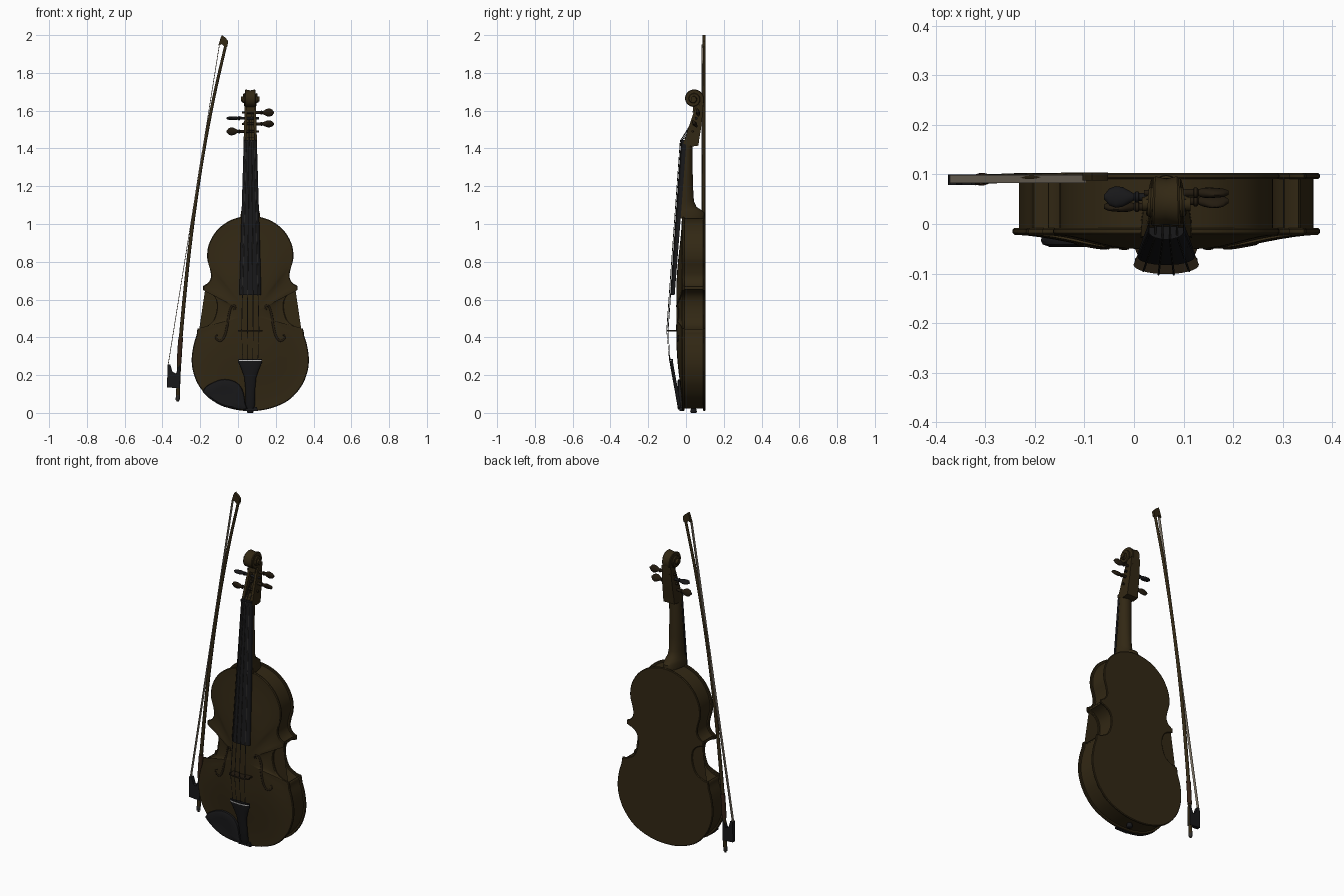
import bpy, bmesh, math
from mathutils import Vector
from mathutils.bvhtree import BVHTree

if "Cube" in bpy.data.objects:
    bpy.data.objects.remove(bpy.data.objects["Cube"])

CX = 0.065  # centre line of the violin


def material(name, rgb):
    m = bpy.data.materials.new(name)
    m.diffuse_color = (*rgb, 1)
    m.use_nodes = True
    m.node_tree.nodes["Principled BSDF"].inputs["Base Color"].default_value = m.diffuse_color
    return m


WOOD = material("varnished_wood", (0.032, 0.021, 0.007))
DARK = material("dark_wood", (0.017, 0.011, 0.005))
EBONY = material("ebony", (0.009, 0.009, 0.010))
HAIR = material("hair", (0.25, 0.21, 0.16))
STEEL = material("steel", (0.03, 0.028, 0.025))
WHITE = material("white", (0.6, 0.6, 0.58))


def loft(name, rings, mat, dx=CX, angle=35):
    """Skin a list of equal-length rings, cap both ends."""
    bm = bmesh.new()
    rows = [[bm.verts.new((p[0] + dx, p[1], p[2])) for p in r] for r in rings]
    n = len(rows[0])
    for a, b in zip(rows, rows[1:]):
        for i in range(n):
            j = (i + 1) % n
            bm.faces.new((a[i], a[j], b[j], b[i]))
    bm.faces.new(rows[0])
    bm.faces.new(rows[-1])
    bmesh.ops.recalc_face_normals(bm, faces=bm.faces)
    me = bpy.data.meshes.new(name)
    bm.to_mesh(me)
    bm.free()
    ob = bpy.data.objects.new(name, me)
    bpy.context.collection.objects.link(ob)
    me.materials.append(mat)
    bpy.ops.object.select_all(action='DESELECT')
    ob.select_set(True)
    bpy.context.view_layer.objects.active = ob
    bpy.ops.object.shade_smooth_by_angle(angle=math.radians(angle))
    return ob


def slab(name, pts, y0, y1, mat, dx=CX):
    """Extrude an (x, z) outline along y."""
    return loft(name, [[(x, y, z) for x, z in pts] for y in (y0, y1)], mat, dx)


def tube(name, pts, radii, mat, dx=CX, n=8):
    pts = [Vector(p) for p in pts]
    rings = []
    for i, p in enumerate(pts):
        t = pts[min(i + 1, len(pts) - 1)] - pts[max(i - 1, 0)]
        q = t.to_track_quat('Z', 'Y')
        r = radii[i] if isinstance(radii, list) else radii
        rings.append([p + q @ Vector((r * math.cos(k * math.tau / n), r * math.sin(k * math.tau / n), 0))
                      for k in range(n)])
    return loft(name, rings, mat, dx, 60)


def arch(z, hw, flat, edge, peak, n=14):
    """D-shaped section: flat side and a rounded side."""
    arc = [(hw * math.cos(math.pi * k / n), edge + (peak - edge) * math.sin(math.pi * k / n), z)
           for k in range(n + 1)]
    return arc + [(-hw, flat, z), (hw, flat, z)]


def spline(pts, steps=6):
    """Smooth (x, z) curve through points; mirrors at the centre line."""
    def ghost(a, b):
        return (-b[0], b[1]) if a[0] == 0 else (2 * a[0] - b[0], 2 * a[1] - b[1])
    p = [Vector(q) for q in [ghost(pts[0], pts[1]), *pts, ghost(pts[-1], pts[-2])]]
    out = []
    for a, b, c, d in zip(p, p[1:], p[2:], p[3:]):
        for k in range(steps):
            t = k / steps
            out.append(0.5 * (2 * b + (c - a) * t + (2 * a - 5 * b + 4 * c - d) * t * t
                              + (3 * b - a - 3 * c + d) * t ** 3))
    return out + [p[-2]]


# body outline: lower bout, waist, upper bout
lower = [(0, .01), (.10, .022), (.2, .065), (.27, .14), (.303, .22), (.31, .29), (.30, .36), (.285, .41), (.283, .43)]
waist = [(.278, .447), (.245, .453), (.2, .483), (.178, .545), (.182, .6), (.207, .632), (.25, .65)]
upper = [(.25, .672), (.222, .69), (.208, .72), (.213, .76), (.228, .82), (.22, .89), (.182, .96),
         (.123, 1.01), (.06, 1.035), (0, 1.042)]
half = spline(lower) + spline(waist) + spline(upper)
outline = half + [Vector((-p.x, p.y)) for p in half[-2:0:-1]]


def inset(d):
    n = len(outline)
    res = []
    for i, p in enumerate(outline):
        t = (outline[(i + 1) % n] - outline[i - 1]).normalized()
        res.append((p.x - t.y * d, p.y + t.x * d))
    return res


def ring(y, s=1.0, d=0.0):
    return [(x * s, y, .52 + (z - .52) * s) for x, z in inset(d)]


# arched top plate
rings = [ring(-.008, 1, .004), ring(-.011), ring(-.018), ring(-.022, 1, .004)]
for s in (.96, .9, .82, .74, .66, .57, .47, .36, .2, .03):
    u = min(1, (1 - s) / .7)
    rings.append(ring(-.022 - .028 * u * u * (3 - 2 * u), s))
top = loft("top_plate", rings, WOOD)
slab("ribs", inset(.013), -.012, .097, WOOD)
loft("back_plate", [ring(.091, 1, .003), ring(.094), ring(.1), ring(.103, 1, .004)], WOOD)

bm = bmesh.new()
bm.from_mesh(top.data)
tree = BVHTree.FromBMesh(bm)
bm.free()


def top_y(x, z):
    hit = tree.ray_cast(Vector((x + CX, -1, z)), Vector((0, 1, 0)))[0]
    return hit.y if hit else -.022


# sound holes
fpath = spline([(.088, .548), (.077, .553), (.083, .568), (.1, .56), (.112, .52), (.12, .47), (.134, .41),
                (.155, .382), (.178, .39), (.182, .408), (.17, .412)], 4)
for side, s in (("left", -1), ("right", 1)):
    n = len(fpath)
    rad = [.004 + .003 * math.sin(math.pi * i / (n - 1)) for i in range(n)]
    tube(side + "_sound_hole", [(s * p.x, top_y(s * p.x, p.y) + .003, p.y) for p in fpath], rad, DARK)

# neck and heel: z, half width, back depth
loft("neck", [arch(z, hw, -.028 + (z - 1.03) * .07, -.02 + (z - 1.03) * .07, b) for z, hw, b in
              ((1.03, .052, .1), (1.06, .05, .098), (1.075, .046, .08), (1.09, .043, .056), (1.12, .041, .042),
               (1.2, .039, .037), (1.3, .037, .035), (1.425, .035, .034))], WOOD)

# fingerboard and nut
loft("fingerboard", [arch(.625, .058, -.06, -.066, -.083), arch(1.03, .047, -.028, -.038, -.053),
                     arch(1.435, .035, .002, -.012, -.025)], EBONY)
loft("nut", [arch(z, .035, 0, -.016, -.031) for z in (1.433, 1.445)], EBONY)

# pegbox: two cheeks, a back and a foot, outlined in (y, z)
cheek = [(-.014, 1.425), (.02, 1.53), (.043, 1.6), (.055, 1.625), (.092, 1.64), (.088, 1.58), (.08, 1.51),
         (.07, 1.45), (.066, 1.415), (.03, 1.41)]
floor = [(.072, 1.63), (.093, 1.64), (.088, 1.58), (.08, 1.51), (.07, 1.45), (.066, 1.415),
         (.045, 1.42), (.05, 1.45), (.06, 1.51), (.067, 1.58)]


def side_slab(name, pts, x0, x1, mat):
    taper = lambda z: 1 - (z - 1.42) * .9
    return loft(name, [[(x * taper(z), y, z) for y, z in pts] for x in (x0, x1)], mat)


for side, s in (("left", -1), ("right", 1)):
    side_slab(side + "_pegbox_cheek", cheek, s * .02, s * .036, WOOD)
side_slab("pegbox_back", floor, -.022, .022, WOOD)
side_slab("pegbox_foot", [(-.012, 1.425), (.0, 1.46), (.05, 1.46), (.066, 1.415), (.03, 1.41)], -.022, .022, WOOD)
side_slab("pegbox_throat", [(.035, 1.59), (.04, 1.64), (.09, 1.645), (.088, 1.6)], -.026, .026, WOOD)

# scroll: spiral strip that widens towards the eye
rings = []
N = 72
for i in range(N + 1):
    f = i / N
    a = -.75 + f * 2.25 * math.tau
    ro = .06 - .045 * f ** .85
    ri = max(.004, ro - .021 + .008 * f)
    w = .024 + .022 * f
    rings.append([(x, .04 + r * math.cos(a), 1.662 + r * math.sin(a))
                  for x, r in ((-w, ri), (-w, ro - .003), (-w * .85, ro), (0, ro - .005), (w * .85, ro),
                               (w, ro - .003), (w, ri))])
loft("scroll", rings, WOOD)
for name, r, w in (("scroll_core", .042, .022), ("scroll_eye", .014, .049)):
    tube(name, [(-w, .04, 1.662), (w, .04, 1.662)], r, WOOD, n=24)

# pegs: x, radius, flat radius
PEG = ((-.045, .006, .006), (.055, .008, .008), (.056, .011, .011), (.062, .011, .011), (.065, .007, .007),
       (.075, .013, .01), (.088, .02, .01), (.102, .022, .009), (.115, .017, .008), (.122, .008, .006),
       (.126, .004, .004))
for i, (z, s, turn) in enumerate(((1.49, -1, .25), (1.53, 1, .6), (1.56, -1, 1.45), (1.59, 1, .2))):
    y = .035 + (z - 1.49) * .28
    rings = []
    for x, a, b in PEG:
        r = []
        for k in range(16):
            t = k * math.tau / 16
            u, v = b * math.cos(t), a * math.sin(t)
            r.append((s * x, y + u * math.cos(turn) - v * math.sin(turn), z + u * math.sin(turn) + v * math.cos(turn)))
        rings.append(r)
    loft(f"peg_{i + 1}", rings, EBONY if i == 2 else DARK)

# bridge with an arched top and two feet
bridge = [(.066 * math.cos(math.pi * k / 16), -.082 - .019 * math.sin(math.pi * k / 16)) for k in range(17)]
bridge += [(-.058, -.062), (-.066, -.043), (-.03, -.043), (-.024, -.056), (.024, -.056), (.03, -.043),
           (.066, -.043), (.058, -.062)]
loft("bridge", [[(x, y, z) for x, y in bridge] for z in (.431, .439)], DARK)

# tailpiece, its fret, saddle, end button
loft("tailpiece", [arch(z, hw, y + .014, y + .008, y - .004) for z, hw, y in
                   ((.022, .018, -.036), (.04, .024, -.042), (.12, .025, -.056), (.19, .032, -.069),
                    (.235, .048, -.077), (.265, .061, -.082), (.285, .063, -.084))], EBONY)
loft("tailpiece_fret", [arch(z, .061, -.07, -.078, -.091) for z in (.274, .279)], WHITE)
slab("saddle", [(-.04, .01), (.04, .01), (.035, .032), (-.035, .032)], -.034, -.01, EBONY)
tube("end_button", [(0, .04, 0), (0, .04, .006), (0, .04, .03)], [.014, .018, .012], EBONY, n=16)

# strings: nut to bridge to tailpiece, and down to the pegs
for i, pz in enumerate((1.49, 1.56, 1.59, 1.53)):
    u = (i - 1.5) / 1.5
    tube(f"string_{i + 1}", [(.022 * u, .035 + (pz - 1.49) * .28, pz), (.022 * u, -.031 + .006 * u * u, 1.44),
                             (.046 * u, -.103 + .008 * u * u, .435), (.04 * u, -.088 + .004 * u * u, .277)],
         .0021, STEEL, n=6)

# chin rest
chin = spline([(-.253, .112), (-.227, .145), (-.152, .177), (-.083, .167), (-.042, .125), (-.026, .05),
               (-.027, .017), (-.137, .032), (-.214, .075), (-.253, .112)], 4)[:-1]
loft("chin_rest", [[(-.14 + (x + .14) * s, y, .095 + (z - .095) * s) for x, z in chin]
                   for s, y in ((.97, -.018), (1, -.034), (.97, -.041), (.85, -.046), (.5, -.044), (.05, -.043))], EBONY)

# bow stick, grip, end screw
bow_y = lambda z: .089 + .004 * z
stick = spline([(-.318, .085), (-.314, .2), (-.303, .4), (-.257, .865), (-.198, 1.29), (-.13, 1.66), (-.063, 1.955)], 5)
tube("bow_stick", [(p.x, bow_y(p.y), p.y) for p in stick],
     [.0105 - .003 * p.y / 2 for p in stick], WOOD, 0, 12)
tube("bow_grip", [(p.x, bow_y(p.y), p.y) for p in stick if .24 < p.y < .42], .0125,
     material("grip", (.035, .016, .008)), 0, 12)
tube("bow_screw", [(-.3195, .089, .06), (-.3195, .089, .068), (-.318, .089, .095)], [.007, .011, .0105], STEEL, 0, 12)

# frog, head and hair
slab("bow_frog", [(-.374, .255), (-.358, .255), (-.347, .218), (-.328, .208), (-.314, .25), (-.306, .25),
                  (-.308, .13), (-.375, .135)], .079, .1, EBONY, 0)
slab("bow_head", [(-.052, 1.968), (-.064, 1.984), (-.085, 2.0), (-.092, 1.985), (-.104, 1.945), (-.085, 1.952),
                  (-.07, 1.935), (-.056, 1.94)], .088, .104, WOOD, 0)
slab("bow_hair", [(-.373, .245), (-.3695, .245), (-.0965, 1.95), (-.1, 1.95)], .083, .099, HAIR, 0)
